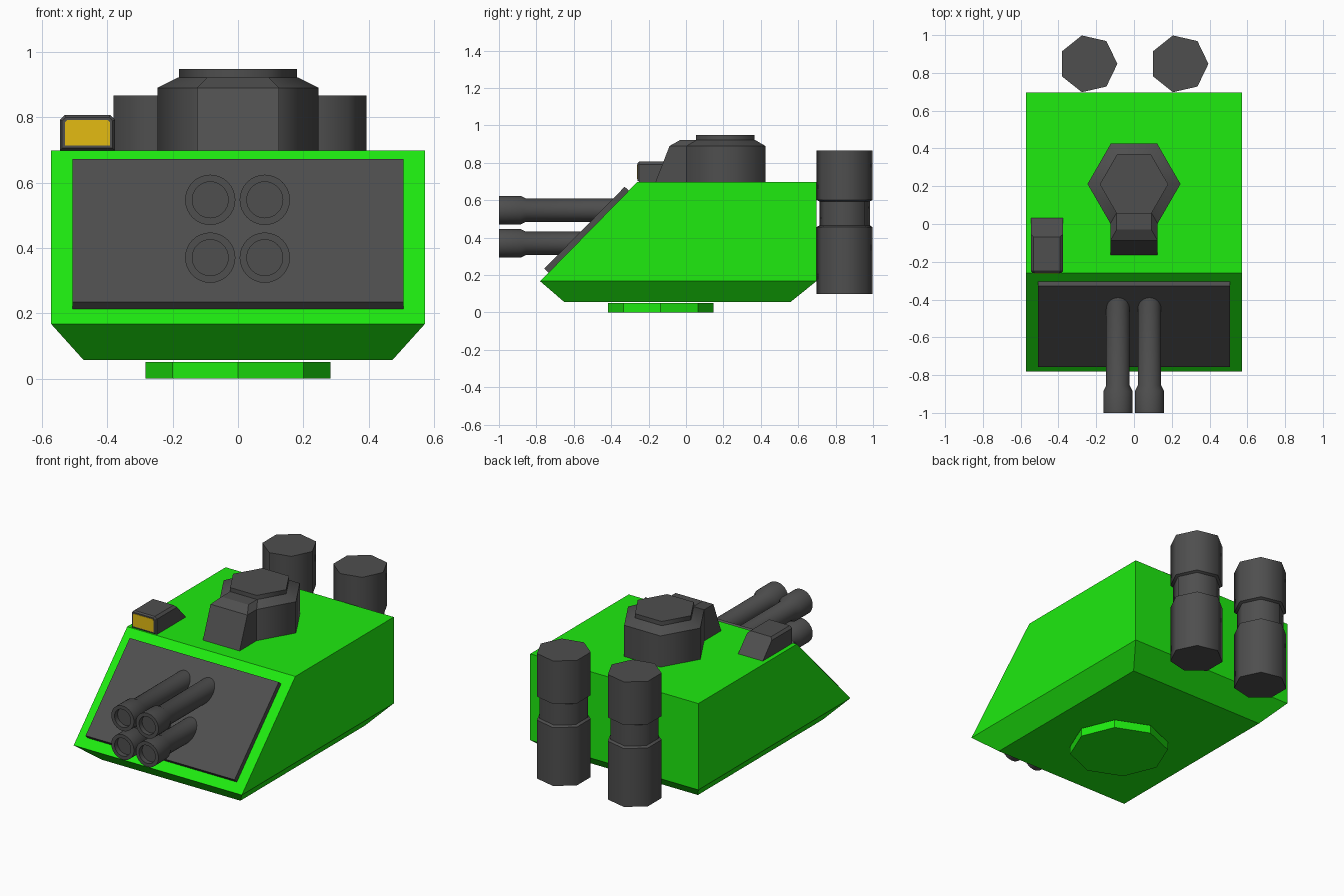
import bpy, bmesh
from math import cos, sin, tau, radians

if "Cube" in bpy.data.objects:
    bpy.data.objects.remove(bpy.data.objects["Cube"])


def material(name, color):
    m = bpy.data.materials.new(name)
    m.diffuse_color = (*color, 1)
    m.use_nodes = True
    m.node_tree.nodes["Principled BSDF"].inputs["Base Color"].default_value = m.diffuse_color
    return m


GREEN = material("green_paint", (0.013, 0.83, 0.005))
DARK = material("dark_metal", (0.077, 0.077, 0.077))
YELLOW = material("yellow_glass", (0.77, 0.50, 0.006))


def loft(name, rings, mat, smooth=False, soft_sides=False):
    """Closed solid skinned through a list of equal-length point rings.
    soft_sides shades smoothly around each band but keeps the rings sharp."""
    bm = bmesh.new()
    vs = [[bm.verts.new(p) for p in ring] for ring in rings]
    n = len(vs[0])
    for a, b in zip(vs, vs[1:]):
        for i in range(n):
            j = (i + 1) % n
            bm.faces.new((a[i], a[j], b[j], b[i])).smooth = soft_sides
    bm.faces.new(vs[0])
    bm.faces.new(vs[-1])
    if soft_sides:
        for ring in vs:
            for i in range(n):
                bm.edges.get((ring[i - 1], ring[i])).smooth = False
    bmesh.ops.recalc_face_normals(bm, faces=bm.faces)
    me = bpy.data.meshes.new(name)
    bm.to_mesh(me)
    bm.free()
    ob = bpy.data.objects.new(name, me)
    bpy.context.collection.objects.link(ob)
    me.materials.append(mat)
    if smooth:
        bpy.ops.object.select_all(action='DESELECT')
        ob.select_set(True)
        bpy.context.view_layer.objects.active = ob
        bpy.ops.object.shade_smooth_by_angle(angle=radians(30))
    return ob


def rect(w, y0, y1, z0, z1=None):
    """Rectangle of half width w; its height may differ at y0 and y1."""
    z1 = z0 if z1 is None else z1
    return [(-w, y0, z0), (w, y0, z0), (w, y1, z1), (-w, y1, z1)]


def ngon(n, r, x, y, z):
    return [(x + r * cos(tau * i / n), y + r * sin(tau * i / n), z) for i in range(n)]


# Hull and the octagonal mounting ring under it
loft("turret_hull", [rect(0.473, -0.652, 0.56, 0.057), rect(0.572, -0.78, 0.697, 0.167),
                     rect(0.572, -0.26, 0.697, 0.698)], GREEN)
loft("mounting_ring", [ngon(8, 0.283, 0, -0.135, z) for z in (0, 0.051)], GREEN)

# Sloped front plate
loft("front_plate", [rect(0.507, -0.73, -0.30, 0.207, 0.647),
                     rect(0.507, -0.757, -0.328, 0.235, 0.672)], DARK)

# Four gun barrels with thicker hollow muzzles
for x in (-0.085, 0.082):
    for z, back in ((0.547, -0.33), (0.37, -0.5)):
        profile = [(back, 0.062), (-0.855, 0.062), (-0.885, 0.077), (-1, 0.077),
                   (-1, 0.055), (-0.97, 0.055)]
        loft("gun_barrel", [[(x + r * cos(tau * i / 32), y, z + r * sin(tau * i / 32))
                             for i in range(32)] for y, r in profile], DARK, smooth=True)

# Hexagonal cupola with lid, and the hood in front of it
loft("cupola", [ngon(6, r, 0, 0.212, z) for r, z in
                ((0.246, 0.698), (0.246, 0.89), (0.182, 0.922))], DARK, soft_sides=True)
loft("cupola_lid", [ngon(6, 0.181, 0, 0.21, z) for z in (0.915, 0.948)], DARK, soft_sides=True)
loft("cupola_hood", [rect(0.125, -0.163, 0.12, 0.698), rect(0.125, -0.088, 0.12, 0.89),
                     rect(0.092, -0.03, 0.12, 0.923)], DARK)


# Sight box with sloping back, and its yellow lens
def sight_section(m):
    x0, x1, z0, z1, c = -0.545 + m, -0.377 - m, 0.698 + m, 0.806 - m, 0.014 - m / 2
    return [(x0, z0), (x1, z0), (x1, z1 - c), (x1 - c, z1), (x0 + c, z1), (x0, z1 - c)]


body = sight_section(0)
loft("sight_box", [[(x, -0.26, z) for x, z in sight_section(0.007)],
                   [(x, -0.25, z) for x, z in body],
                   [(x, 0.03 - 0.92 * (z - 0.70), z) for x, z in body]], DARK)
loft("sight_lens", [[(x, y, z) for x, z in sight_section(0.015)]
                    for y in (-0.255, -0.262)], YELLOW)

# Two seven-sided canisters at the back with a waist groove
for x in (-0.242, 0.24):
    loft("rear_canister", [ngon(7, r, x, 0.848, z) for r, z in
                           ((0.154, 0.098), (0.154, 0.457), (0.138, 0.465), (0.138, 0.594),
                            (0.154, 0.602), (0.154, 0.867))], DARK, soft_sides=True)
